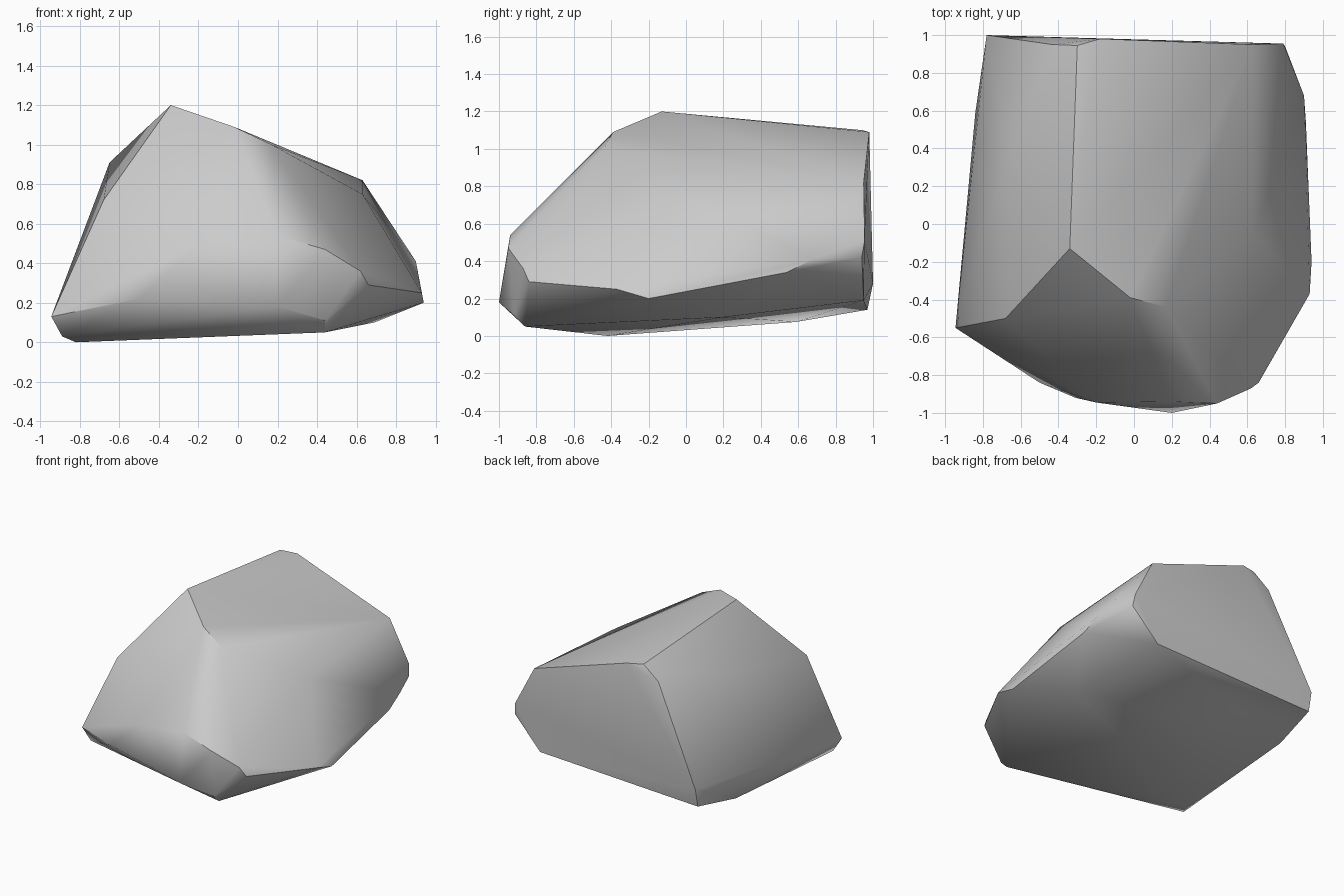
import bpy
import bmesh
from math import radians

# Remove the default cube only
default_cube = bpy.data.objects.get("Cube")
if default_cube:
    bpy.data.objects.remove(default_cube, do_unlink=True)


def make_material(name, color):
    material = bpy.data.materials.new(name)
    material.use_nodes = True
    material.diffuse_color = color
    shader = material.node_tree.nodes["Principled BSDF"]
    shader.inputs["Base Color"].default_value = color
    shader.inputs["Roughness"].default_value = .9
    return material


# Corners of the chipped stone, grouped by the side they shape
crest = [(-.34, -.13, 1.2), (-.02, -.39, 1.09), (.17, -.44, 1),
         (-.3, .945, 1.1), (-.18, .98, 1.09), (-.43, .95, 1)]
front_break = [(.44, -.95, .47), (.2, -.94, .54), (-.2, -.945, .5),
               (-.31, -.92, .3), (-.5, -.84, .22), (.2, -1, .18),
               (.44, -.92, .11), (.62, -.87, .36), (.66, -.84, .29)]
left_flank = [(.63, .95, .82), (.63, -.05, .75), (.9, .68, .41),
              (.91, .54, .34), (.94, -.2, .2), (.93, -.37, .25)]
right_flank = [(-.65, .4, .91), (-.68, -.5, .72), (-.945, -.55, .13)]
back_break = [(.79, .955, .51), (.8, .94, .42), (.58, .95, .19),
              (-.78, 1, .28)]
underside = [(-.78, .97, .14), (-.84, .59, .075), (-.82, -.42, 0),
             (-.89, -.52, .03), (.44, -.86, .05), (.69, .2, .1)]

# Wrap the corners in one closed faceted skin
bm = bmesh.new()
for region in (crest, front_break, left_flank, right_flank, back_break, underside):
    for corner in region:
        bm.verts.new(corner)
hull = bmesh.ops.convex_hull(bm, input=bm.verts[:])
leftover = {item for item in hull["geom_interior"] + hull["geom_unused"]
            if isinstance(item, bmesh.types.BMVert)}
bmesh.ops.delete(bm, geom=list(leftover), context="VERTS")
bmesh.ops.recalc_face_normals(bm, faces=bm.faces[:])

mesh = bpy.data.meshes.new("boulder")
bm.to_mesh(mesh)
bm.free()
boulder = bpy.data.objects.new("boulder", mesh)
bpy.context.collection.objects.link(boulder)
mesh.materials.append(make_material("stone grey", (.6, .6, .6, 1)))

# Soft worn facets with crisp breaks
bpy.ops.object.select_all(action="DESELECT")
boulder.select_set(True)
bpy.context.view_layer.objects.active = boulder
bpy.ops.object.shade_smooth_by_angle(angle=radians(35))
